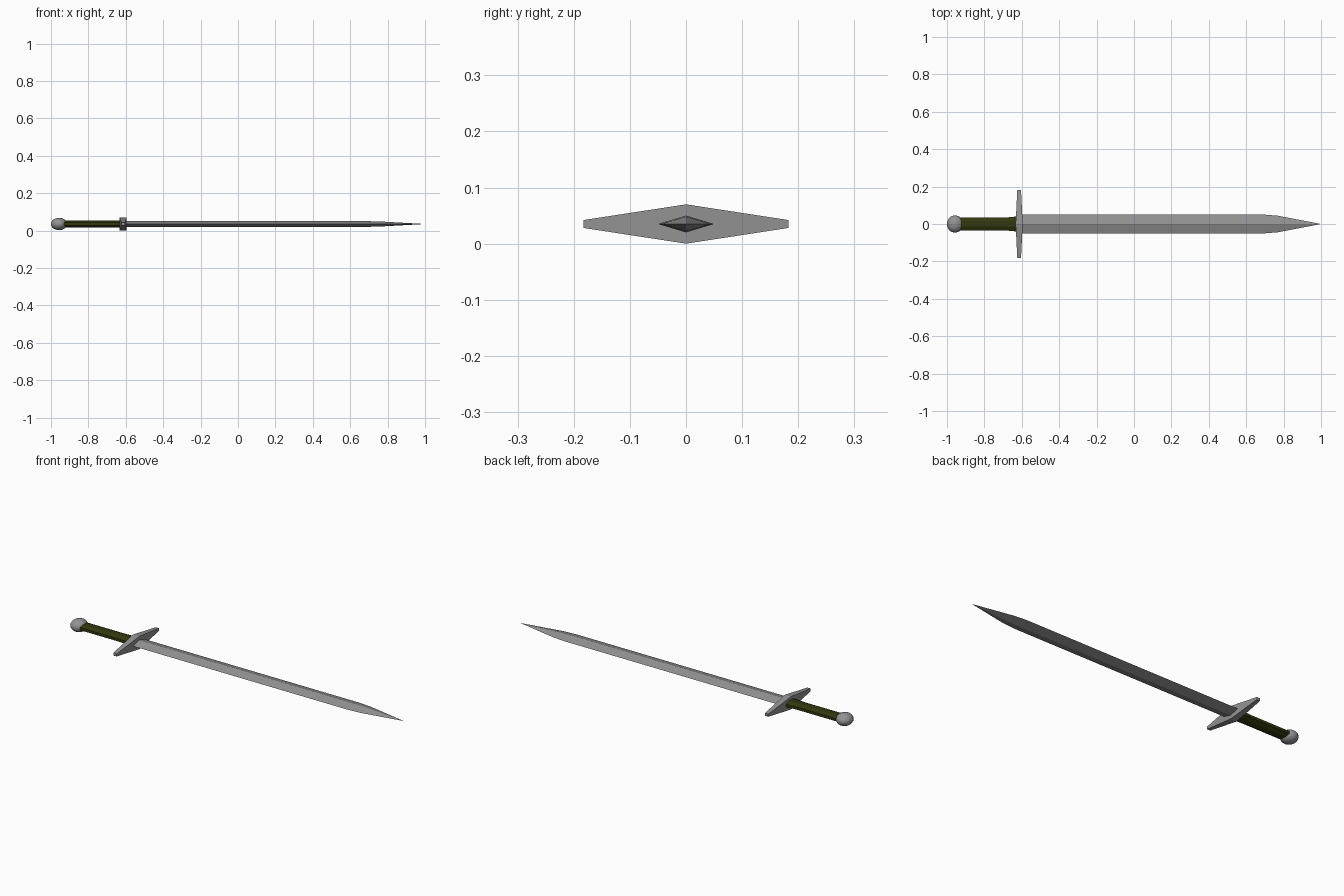
import bpy, bmesh, math

if "Cube" in bpy.data.objects:
    bpy.data.objects.remove(bpy.data.objects["Cube"])

ZC = 0.035  # height of the sword's long axis


def make_material(name, color):
    mat = bpy.data.materials.new(name)
    mat.diffuse_color = (*color, 1)
    mat.use_nodes = True
    mat.node_tree.nodes["Principled BSDF"].inputs["Base Color"].default_value = mat.diffuse_color
    return mat


steel = make_material("dark_steel", (0.29, 0.29, 0.29))
olive = make_material("olive_wrap", (0.032, 0.038, 0.004))


def make_object(name, bm, material):
    bmesh.ops.recalc_face_normals(bm, faces=bm.faces)
    mesh = bpy.data.meshes.new(name)
    bm.to_mesh(mesh)
    bm.free()
    obj = bpy.data.objects.new(name, mesh)
    bpy.context.collection.objects.link(obj)
    mesh.materials.append(material)
    return obj


def skin(name, rings, bm, material):
    """Bridge successive vertex rings and cap the ends; a last ring of one is a point."""
    sides = len(rings[0])
    for a, b in zip(rings, rings[1:]):
        for i in range(sides):
            j = (i + 1) % sides
            bm.faces.new((a[i], a[j], b[0]) if len(b) == 1 else (a[i], a[j], b[j], b[i]))
    bm.faces.new(rings[0])
    if len(rings[-1]) > 1:
        bm.faces.new(rings[-1])
    return make_object(name, bm, material)


def loft(name, stations, sides, phase, material):
    """Elliptical rings along x given as (x, half width y, half height z)."""
    bm = bmesh.new()
    rings = []
    for x, ry, rz in stations:
        angles = [phase + 2 * math.pi * i / sides for i in range(sides if ry else 1)]
        rings.append([bm.verts.new((x, ry * math.cos(a), ZC + rz * math.sin(a)))
                      for a in angles])
    return skin(name, rings, bm, material)


# Blade: diamond section drawn out to a point
loft("blade", [(-0.62, 0.05, 0.015), (0.70, 0.05, 0.015),
               (0.77, 0.044, 0.013), (1.0, 0, 0)], 4, 0, steel)

# Grip: flattened octagon, flaring at the guard
loft("grip", [(-0.95, 0.037, 0.019), (-0.69, 0.037, 0.019),
              (-0.64, 0.042, 0.02), (-0.61, 0.042, 0.02)], 8,
     math.pi / 8, olive)

# Crossguard: tall in the middle, narrow at both ends
bm = bmesh.new()
guard = [[bm.verts.new((-0.614 + sx * hx, y, ZC + sz * hz))
          for sx, sz in [(-1, -1), (1, -1), (1, 1), (-1, 1)]]
         for y, hx, hz in [(-0.183, 0.01, 0.007), (0, 0.019, 0.035), (0.183, 0.01, 0.007)]]
skin("crossguard", guard, bm, steel)

# Pommel: smooth flattened ball
bpy.ops.mesh.primitive_uv_sphere_add(segments=24, ring_count=12, radius=1,
                                     location=(-0.957, 0, ZC))
pommel = bpy.context.object
pommel.name = "pommel"
pommel.scale = (0.043, 0.046, 0.033)
bpy.ops.object.transform_apply(location=False, rotation=False, scale=True)
bpy.ops.object.shade_smooth_by_angle(angle=math.radians(40))
pommel.data.materials.append(steel)
